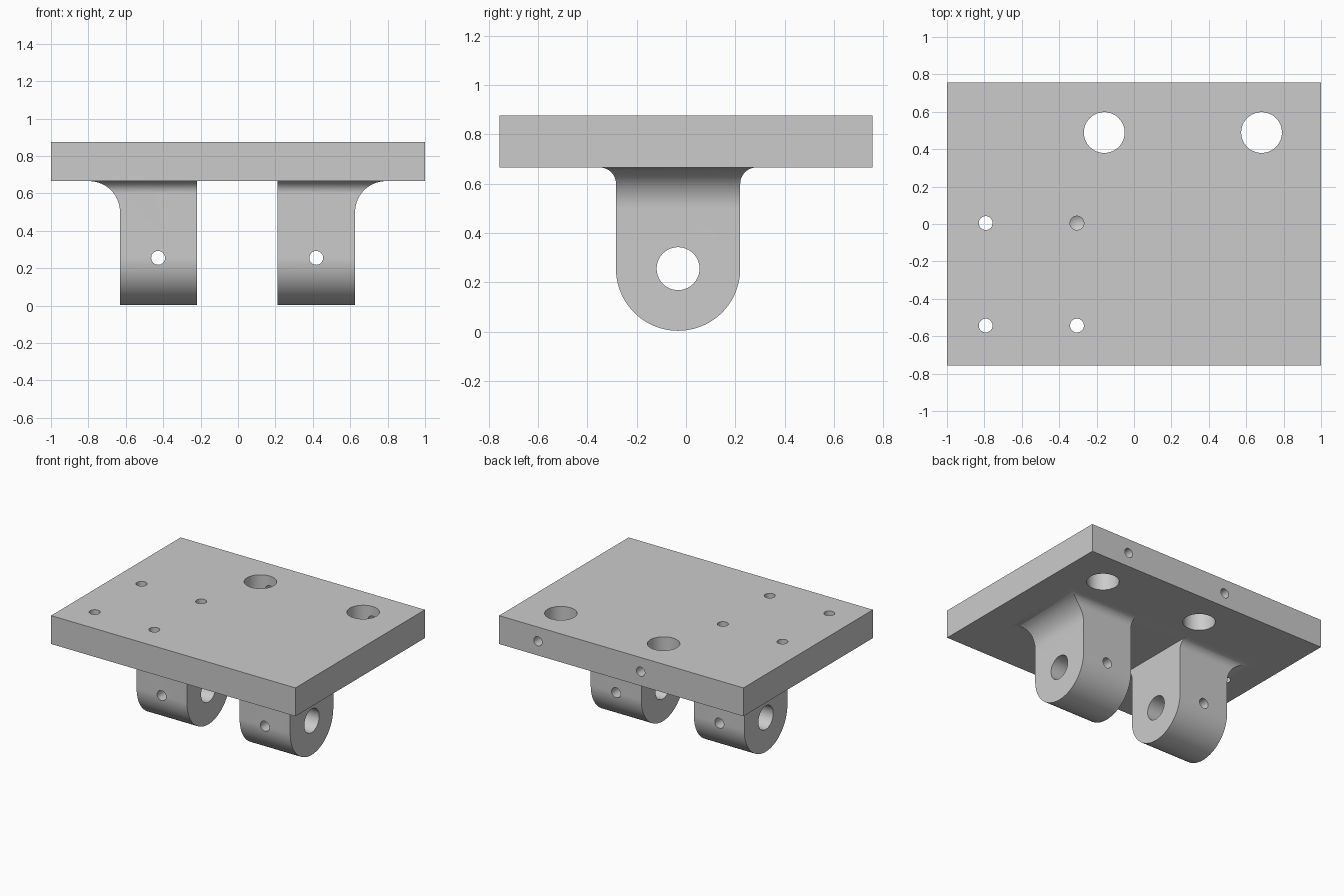
import bpy, bmesh, math
from mathutils import Matrix, Vector

cube = bpy.data.objects.get("Cube")
if cube:
    bpy.data.objects.remove(cube, do_unlink=True)

grey = bpy.data.materials.new("plain grey")
grey.use_nodes = True
grey.diffuse_color = (0.6, 0.6, 0.6, 1)
grey.node_tree.nodes["Principled BSDF"].inputs["Base Color"].default_value = (0.6, 0.6, 0.6, 1)

PLATE_Z, TOP_Z = 0.665, 0.875
LUG_Y, LUG_R, PIN_Z = -0.032, 0.252, 0.255
SIDE_FILLET, EDGE_FILLET = 0.165, 0.065


def make_object(name, bm):
    bmesh.ops.recalc_face_normals(bm, faces=bm.faces)
    mesh = bpy.data.meshes.new(name)
    bm.to_mesh(mesh)
    bm.free()
    mesh.materials.append(grey)
    obj = bpy.data.objects.new(name, mesh)
    bpy.context.collection.objects.link(obj)
    return obj


def combine(target, tool, operation):
    """Apply a boolean and discard the tool."""
    bpy.context.view_layer.objects.active = target
    mod = target.modifiers.new(operation.lower(), "BOOLEAN")
    mod.operation, mod.solver, mod.object = operation, "EXACT", tool
    bpy.ops.object.modifier_apply(modifier=mod.name)
    bpy.data.objects.remove(tool, do_unlink=True)


def drill(target, start, end, radius, tip=0.0, sides=48):
    """Cut a round hole from start to end, with an optional conical tip."""
    start, end = Vector(start), Vector(end)
    axis = end - start
    bm = bmesh.new()
    turn = axis.to_track_quat("Z", "Y").to_matrix().to_4x4()
    bmesh.ops.create_cone(bm, cap_ends=True, segments=sides, radius1=radius,
                          radius2=radius, depth=axis.length,
                          matrix=Matrix.Translation((start + end) / 2) @ turn)
    if tip:
        cap = max(bm.faces, key=lambda f: f.normal.dot(axis) if len(f.verts) > 4 else -9)
        bmesh.ops.poke(bm, faces=[cap])
        point = min(bm.verts, key=lambda v: (v.co - end).length)
        point.co += axis.normalized() * tip
    cutter = make_object("drill_cutter", bm)
    cutter.hide_render = True
    combine(target, cutter, "DIFFERENCE")


def flare(z, radius):
    """Outward spread of a concave fillet that meets the plate underside."""
    rise = min(max(z - (PLATE_Z - radius), 0), radius)
    return radius - math.sqrt(max(radius * radius - rise * rise, 0))


def make_lug(name, inner, outer):
    """Stack rectangles whose width and depth follow the rounded profile."""
    side = 1 if outer > inner else -1
    steps = 32
    levels = {round(PIN_Z - LUG_R * math.cos(math.pi / 2 * i / steps), 5) for i in range(steps + 1)}
    for radius in (SIDE_FILLET, EDGE_FILLET):
        levels |= {round(PLATE_Z - radius + radius * math.sin(math.pi / 2 * i / 14), 5)
                   for i in range(15)}
    levels.add(PLATE_Z + 0.05)
    bm = bmesh.new()
    rings = []
    for z in sorted(levels):
        drop = max(PIN_Z - z, 0)
        half = math.sqrt(max(LUG_R ** 2 - drop ** 2, 0)) + flare(z, EDGE_FILLET)
        edge = outer + side * flare(z, SIDE_FILLET)
        rings.append([bm.verts.new((x, LUG_Y + s * half, z - PIN_Z + LUG_R))
                      for x, s in ((inner, -1), (edge, -1), (edge, 1), (inner, 1))])
    for low, high in zip(rings, rings[1:]):
        for i in range(4):
            j = (i + 1) % 4
            bm.faces.new((low[i], low[j], high[j], high[i]))
    bm.faces.new(rings[0])
    bm.faces.new(rings[-1])
    bmesh.ops.remove_doubles(bm, verts=bm.verts, dist=0.0001)
    # Merge the flat strips into clean faces
    bmesh.ops.dissolve_limit(bm, angle_limit=0.002, verts=bm.verts, edges=bm.edges)
    bmesh.ops.translate(bm, verts=bm.verts, vec=(0, 0, PIN_Z - LUG_R))
    return make_object(name, bm)


# Mounting plate
bm = bmesh.new()
bmesh.ops.create_cube(bm, size=1, matrix=Matrix.Translation((0, 0, (PLATE_Z + TOP_Z) / 2))
                      @ Matrix.Diagonal((2, 1.514, TOP_Z - PLATE_Z, 1)))
bracket = make_object("mounting_bracket", bm)

# Two lugs with flared outer sides
combine(bracket, make_lug("left_lug", 0.212, 0.626), "UNION")
combine(bracket, make_lug("right_lug", -0.219, -0.631), "UNION")

# Shared pin hole and the cross holes through the lugs
drill(bracket, (-1.2, LUG_Y, PIN_Z), (1.2, LUG_Y, PIN_Z), 0.087, sides=64)
for x in (-0.427, 0.418):
    drill(bracket, (x, -0.5, PIN_Z), (x, 0.5, PIN_Z), 0.037)

# Large plate holes, each with a set-screw hole from the back edge
for x in (-0.159, 0.682):
    drill(bracket, (x, 0.489, 0.5), (x, 0.489, 1), 0.109, sides=64)
    drill(bracket, (x, 0.9, 0.77), (x, 0.489, 0.77), 0.034)

# Four small plate holes, one of them blind above a lug
for x in (-0.793, -0.305):
    for y in (0.005, -0.543):
        blind = x > -0.5 and y > -0.1
        drill(bracket, (x, y, 1), (x, y, 0.6 if blind else 0.5), 0.037, 0.022 if blind else 0)

bpy.ops.object.select_all(action="DESELECT")
bracket.select_set(True)
bpy.context.view_layer.objects.active = bracket
bpy.ops.object.shade_smooth_by_angle(angle=math.radians(30))
